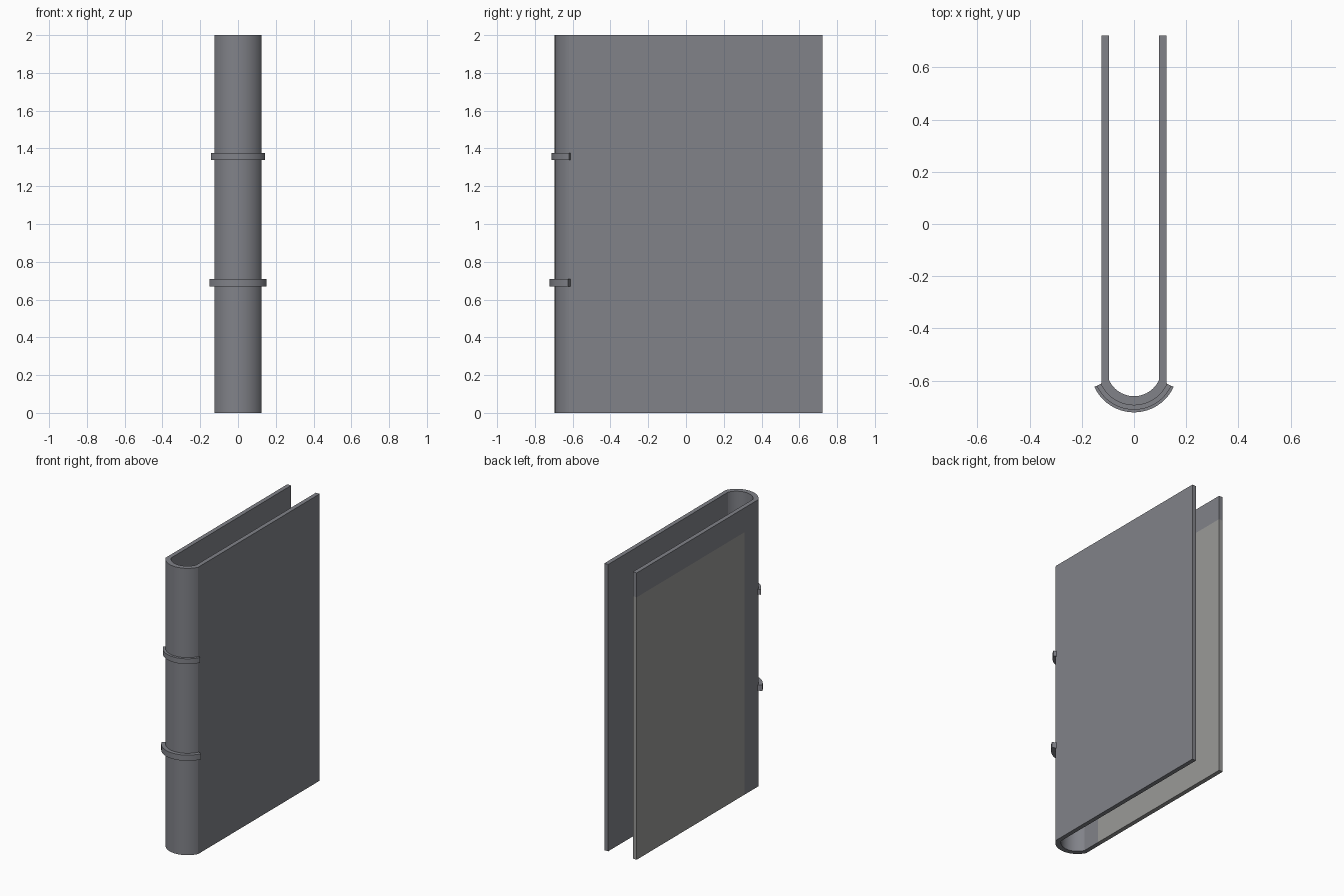
import bpy, bmesh, math

if "Cube" in bpy.data.objects:
    bpy.data.objects.remove(bpy.data.objects["Cube"])

CY = -0.555  # centre of the spine arc (y)


def sweep(name, pairs, levels):
    """Extrude a strip of (outer, inner) profile point pairs through z levels."""
    bm = bmesh.new()
    rings = []
    for z in levels:
        rings.append([(bm.verts.new((*o, z)), bm.verts.new((*i, z))) for o, i in pairs])
    n = len(pairs)
    for a, b in zip(rings, rings[1:]):
        for k in range(n - 1):
            for s in (0, 1):
                bm.faces.new((a[k][s], a[k + 1][s], b[k + 1][s], b[k][s]))
        for k in (0, n - 1):
            bm.faces.new((a[k][0], a[k][1], b[k][1], b[k][0]))
    for r in (rings[0], rings[-1]):
        for k in range(n - 1):
            bm.faces.new((r[k][0], r[k + 1][0], r[k + 1][1], r[k][1]))
    bmesh.ops.recalc_face_normals(bm, faces=bm.faces)
    me = bpy.data.meshes.new(name)
    bm.to_mesh(me)
    bm.free()
    ob = bpy.data.objects.new(name, me)
    bpy.context.collection.objects.link(ob)
    bpy.ops.object.select_all(action='DESELECT')
    bpy.context.view_layer.objects.active = ob
    ob.select_set(True)
    bpy.ops.object.shade_smooth_by_angle(angle=math.radians(25))
    return ob


def arc(r, half_deg_out, half_deg_in, r_in, n=24):
    """Point pairs along the rounded spine, left to right."""
    def pt(rad, deg):
        a = math.radians(deg)
        return (rad * math.sin(a), CY - rad * math.cos(a))
    return [(pt(r, half_deg_out * t), pt(r_in, half_deg_in * t))
            for t in (2 * k / n - 1 for k in range(n + 1))]


# Cover: two flat boards joined by a rounded spine
def board(side, ys):
    return [((side * 0.125, y), (side * 0.095, y)) for y in ys]


pairs = board(-1, (0.722, -0.466)) + arc(0.14, 63.2, 64.8, 0.105) + board(1, (-0.466, 0.722))
cover = sweep("book_cover", pairs, (0, 1.83, 2))

# Lighter grey area on the left board
base = bpy.data.materials.new("cover_grey")
base.diffuse_color = (0.22, 0.225, 0.25, 1)
base.use_nodes = True
base.node_tree.nodes["Principled BSDF"].inputs["Base Color"].default_value = base.diffuse_color
panel = bpy.data.materials.new("panel_grey")
panel.diffuse_color = (0.32, 0.32, 0.31, 1)
panel.use_nodes = True
panel.node_tree.nodes["Principled BSDF"].inputs["Base Color"].default_value = panel.diffuse_color
cover.data.materials.append(base)
cover.data.materials.append(panel)
for f in cover.data.polygons:
    c = f.center
    if c.x < -0.09 and c.y > -0.4 and c.z < 1.83:
        f.material_index = 1

# Raised bands around the spine
for name, r, z0, z1 in (("upper_band", 0.157, 1.34, 1.377), ("lower_band", 0.167, 0.67, 0.71)):
    band = sweep(name, arc(r, 65.5, 65.5, 0.13), (z0, z1))
    band.data.materials.append(base)
